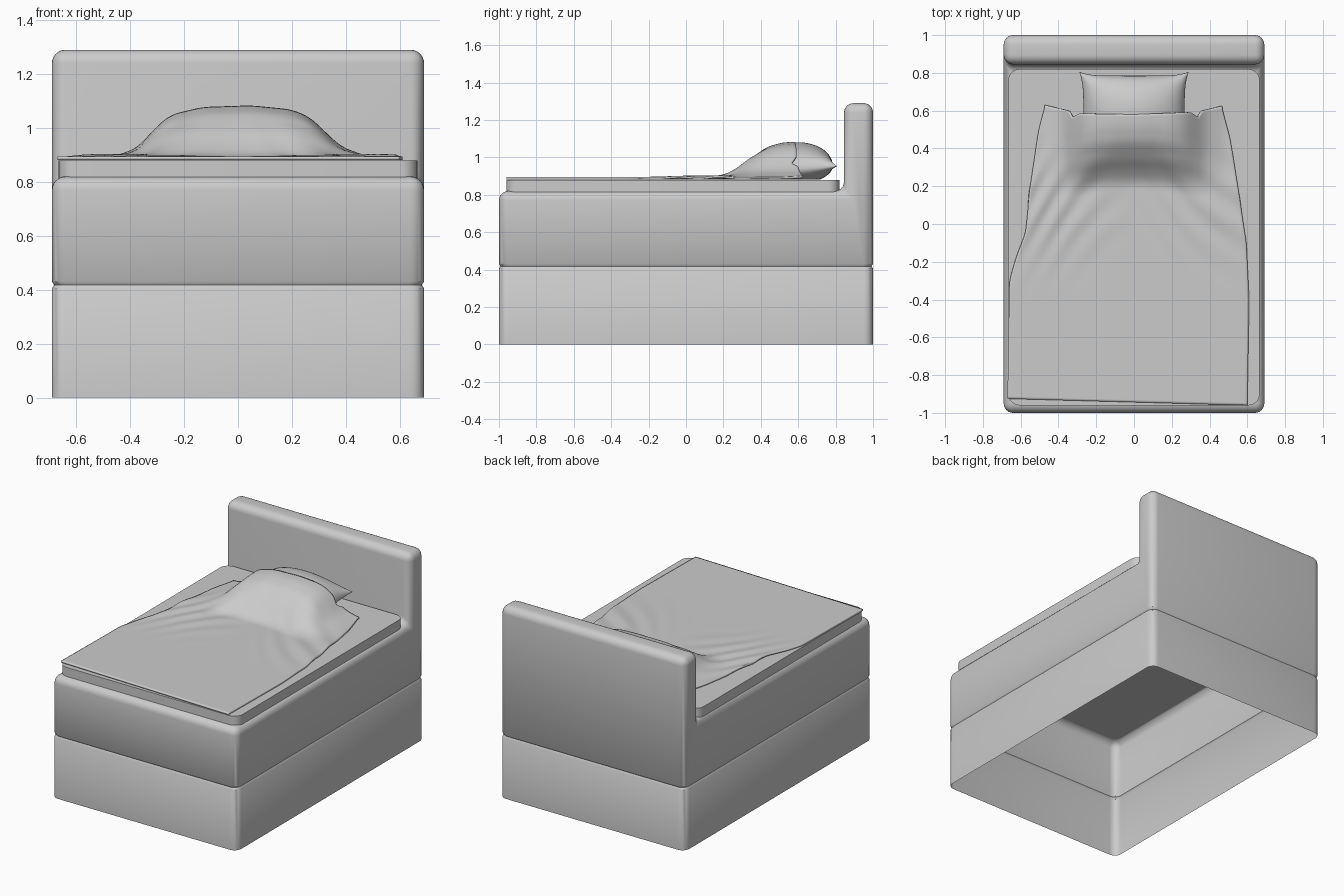
import bpy, bmesh, math

if "Cube" in bpy.data.objects:
    bpy.data.objects.remove(bpy.data.objects["Cube"])


def interp(pts, t):
    """Piecewise linear lookup through (t, value) points."""
    if t <= pts[0][0]:
        return pts[0][1]
    for (a, fa), (b, fb) in zip(pts, pts[1:]):
        if t <= b:
            return fa + (fb - fa) * (t - a) / (b - a)
    return pts[-1][1]


def soft(pts, t, r=0.03):
    return sum(interp(pts, t + r * k / 3) for k in range(-3, 4)) / 7


def finish(name, bm, angle=40):
    me = bpy.data.meshes.new(name)
    bm.to_mesh(me)
    bm.free()
    ob = bpy.data.objects.new(name, me)
    bpy.context.collection.objects.link(ob)
    bpy.ops.object.select_all(action='DESELECT')
    bpy.context.view_layer.objects.active = ob
    ob.select_set(True)
    bpy.ops.object.shade_smooth_by_angle(angle=math.radians(angle))
    return ob


def grid(bm, nu, nv, f):
    vs = [[bm.verts.new(f(i / nu, j / nv)) for i in range(nu + 1)] for j in range(nv + 1)]
    for j in range(nv):
        for i in range(nu):
            bm.faces.new((vs[j][i], vs[j][i + 1], vs[j + 1][i + 1], vs[j + 1][i]))


# Bed base and headboard: one L-shaped shell, open underneath
bm = bmesh.new()
profile = [(-1, 0), (1, 0), (1, 1.29), (0.845, 1.29), (0.845, 0.82), (-1, 0.82)]
face = bm.faces.new([bm.verts.new((-0.69, y, z)) for y, z in profile])
ext = bmesh.ops.extrude_face_region(bm, geom=[face])
for v in ext['geom']:
    if isinstance(v, bmesh.types.BMVert):
        v.co.x = 0.69
bmesh.ops.recalc_face_normals(bm, faces=bm.faces)
bottom = [f for f in bm.faces if all(v.co.z < 0.001 for v in f.verts)]
bmesh.ops.delete(bm, geom=bottom, context='FACES')
bmesh.ops.bevel(bm, geom=[e for e in bm.edges if not e.is_boundary], offset=0.05,
                segments=6, profile=0.5, affect='EDGES', clamp_overlap=True)
# Groove around the base
for z in (0.405, 0.418, 0.431):
    bmesh.ops.bisect_plane(bm, geom=bm.verts[:] + bm.edges[:] + bm.faces[:],
                           plane_co=(0, 0, z), plane_no=(0, 0, 1))
for v in bm.verts:
    if abs(v.co.z - 0.418) < 0.001:
        v.co.x *= 0.988
        v.co.y *= 0.992
finish("bed_base", bm)

# Mattress: slab with rounded vertical corners
bm = bmesh.new()
bmesh.ops.create_cube(bm, size=1)
for v in bm.verts:
    v.co = (v.co.x * 1.33, v.co.y * 1.78 - 0.07, v.co.z * 0.065 + 0.8475)
upright = [e for e in bm.edges if abs(e.verts[0].co.z - e.verts[1].co.z) > 0.01]
bmesh.ops.bevel(bm, geom=upright, offset=0.06, segments=6, profile=0.5, affect='EDGES')
finish("mattress", bm)

# Pillow: two puffed sheets meeting at a pinched, tilted seam
bm = bmesh.new()
for side in (1, -1):
    def pillow(s, t):
        u, v = math.sin((s - 0.5) * math.pi), math.sin((t - 0.5) * math.pi)
        puff = max(0, (1 - u * u) * (1 - v * v)) ** 0.5
        seam = 0.935 + 0.018 * v
        z = seam + 0.145 * puff if side > 0 else max(0.881, seam - 0.09 * puff)
        return (u * (0.268 + 0.022 * v ** 4), 0.57 + v * (0.215 + 0.022 * u ** 6), z)
    grid(bm, 40, 32, pillow)
bmesh.ops.remove_doubles(bm, verts=bm.verts, dist=0.0004)
bmesh.ops.recalc_face_normals(bm, faces=bm.faces)
finish("pillow", bm, 60)

# Blanket: outline curves plus a height field draped over the pillow
LEFT = [(-0.93, -0.67), (-0.3, -0.66), (-0.18, -0.625), (-0.05, -0.575), (0.2, -0.55),
        (0.5, -0.505), (0.63, -0.47)]
RIGHT = [(-0.96, 0.6), (-0.4, 0.61), (-0.1, 0.595), (0.2, 0.55), (0.45, 0.51), (0.62, 0.465)]
TOP = [(-0.47, 0.63), (-0.34, 0.60), (-0.315, 0.565), (-0.28, 0.585), (0, 0.58),
       (0.3, 0.592), (0.335, 0.565), (0.36, 0.6), (0.47, 0.625)]
BUMP_X = [(-0.46, 0), (-0.37, 0.18), (-0.31, 0.55), (-0.25, 0.82), (-0.13, 0.97), (0.05, 1),
          (0.2, 0.92), (0.27, 0.76), (0.32, 0.5), (0.38, 0.2), (0.48, 0)]
BUMP_Y = [(0.17, 0), (0.24, 0.25), (0.3, 0.56), (0.4, 0.86), (0.5, 0.98), (0.57, 1)]


def blanket(s, t):
    y0 = -0.925 - 0.035 * s
    y = y0 + (interp(TOP, -0.47 + 0.94 * s) - y0) * t
    xl, xr = soft(LEFT, y), soft(RIGHT, y)
    x = xl + (xr - xl) * s
    shift = 0.05 * max(0, 1 - (x / 0.33) ** 2)
    bump = soft(BUMP_X, x) * soft(BUMP_Y, y - shift * max(0, min(1, (0.57 - y) / 0.2)))
    # Fading diagonal wrinkles in front of the pillow
    fade = math.exp(-((y - 0.1) / 0.25) ** 2) * min(1, 2.5 * abs(x))
    fold = math.sin(38 * (abs(x + 0.02) + 0.8 * y) + 3 * math.sin(6 * x))
    return (x, y, 0.894 + 0.19 * bump + 0.005 * fade * (1 + fold))


bm = bmesh.new()
grid(bm, 100, 120, blanket)
ob = finish("blanket", bm, 60)
thick = ob.modifiers.new("thickness", 'SOLIDIFY')
thick.thickness = 0.012
thick.offset = -1
